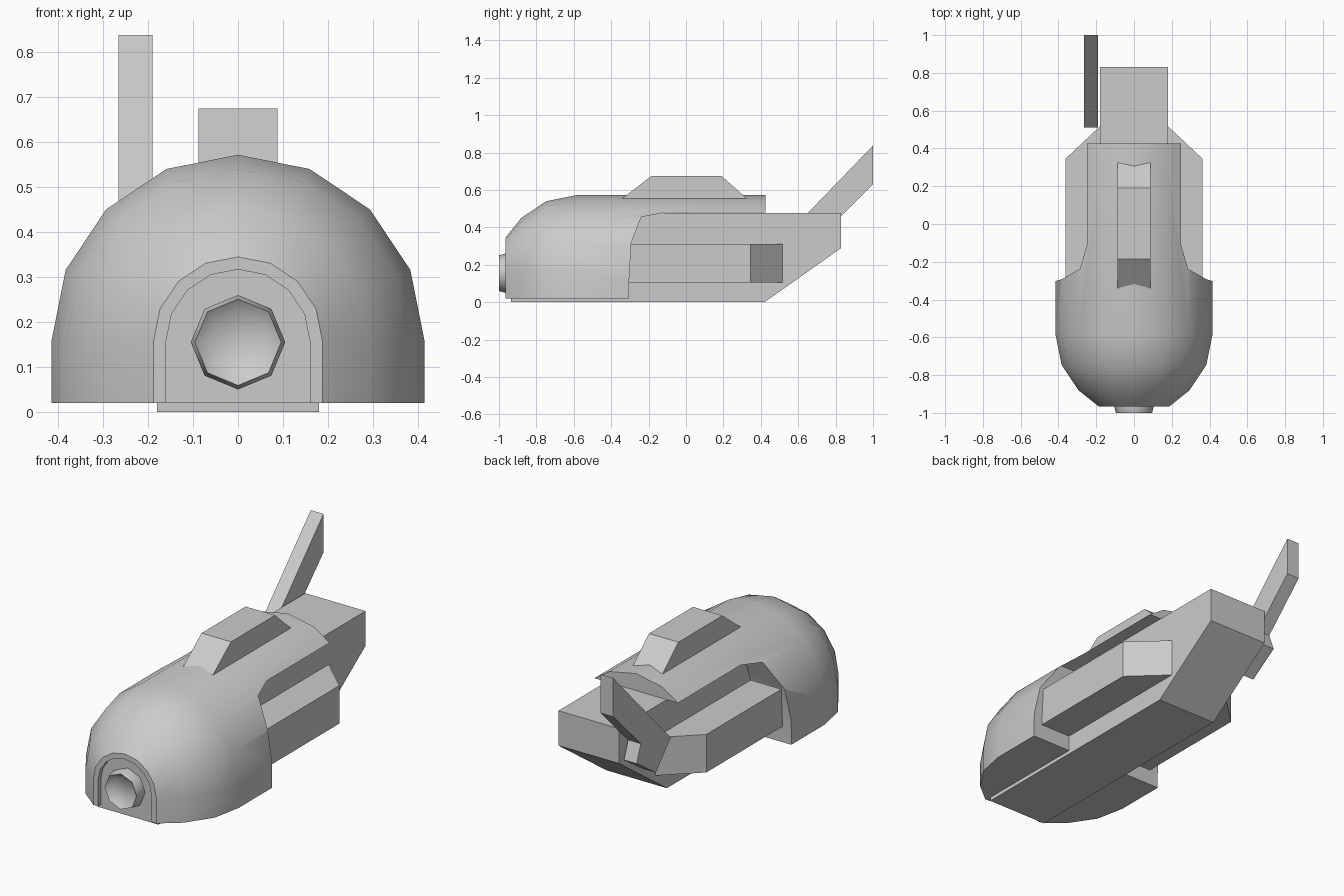
import bpy, bmesh, math

if "Cube" in bpy.data.objects:
    bpy.data.objects.remove(bpy.data.objects["Cube"])

ARCH_Z, FLOOR_Z = 0.157, 0.02


def make(name, rings):
    """Loft closed rings of equal length and cap both ends."""
    bm = bmesh.new()
    loops = [[bm.verts.new(p) for p in r] for r in rings]
    n = len(loops[0])
    for a, b in zip(loops, loops[1:]):
        for i in range(n):
            j = (i + 1) % n
            bm.faces.new((a[i], a[j], b[j], b[i]))
    bm.faces.new(loops[0])
    bm.faces.new(loops[-1])
    bmesh.ops.recalc_face_normals(bm, faces=bm.faces[:])
    me = bpy.data.meshes.new(name)
    bm.to_mesh(me)
    bm.free()
    ob = bpy.data.objects.new(name, me)
    bpy.context.collection.objects.link(ob)
    return ob


def side_prism(name, profile, x0, x1):
    return make(name, [[(x, y, z) for y, z in profile] for x in (x0, x1)])


def arch(y, r, floor=FLOOR_Z):
    top = [(r * math.cos(math.pi * i / 8), y, ARCH_Z + r * math.sin(math.pi * i / 8))
           for i in range(9)]
    return [(r, y, floor)] + top + [(-r, y, floor)]


def octagon(y, r):
    return [(r * math.cos(math.pi * i / 4), y, 0.155 + r * math.sin(math.pi * i / 4))
            for i in range(8)]


def activate(ob):
    bpy.ops.object.select_all(action='DESELECT')
    ob.select_set(True)
    bpy.context.view_layer.objects.active = ob


def smooth(ob, degrees):
    activate(ob)
    bpy.ops.object.shade_smooth_by_angle(angle=math.radians(degrees))


def cut(ob, cutter):
    activate(ob)
    m = ob.modifiers.new("cut", 'BOOLEAN')
    m.operation, m.solver, m.object = 'DIFFERENCE', 'EXACT', cutter
    bpy.ops.object.modifier_apply(modifier=m.name)
    bpy.data.objects.remove(cutter, do_unlink=True)


# Rounded shell: arched tunnel with a domed nose, front recess and open flanks
shell = make("shell", [arch(y, r) for y, r in
             [(-0.965, 0.188), (-0.881, 0.293), (-0.747, 0.383), (-0.588, 0.415), (0.425, 0.415)]])
cut(shell, make("recess_cutter", [arch(-1.1, 0.16, -0.1), arch(-0.94, 0.16, -0.1)]))
cut(shell, side_prism("flank_cutter", [
    (-0.305, -0.1), (-0.305, 0.1), (-0.293, 0.315), (-0.24, 0.455), (-0.11, 0.48),
    (0.6, 0.48), (0.6, -0.1)], -0.6, 0.6))
smooth(shell, 30)

# Central hull with sloped tail
side_prism("hull", [(-0.935, 0), (0.42, 0), (0.83, 0.29), (0.83, 0.478),
                    (-0.55, 0.478), (-0.935, 0.15)], -0.18, 0.18)

# Side pods with chamfered rear
for s, side in ((-1, "left"), (1, "right")):
    plan = [(0.1, -0.35), (0.363, -0.35), (0.363, 0.345), (0.18, 0.517), (0.1, 0.517)]
    make(side + "_pod", [[(s * x, y, z) for x, y in plan] for z in (0.105, 0.31)])

# Roof hump
side_prism("roof_hump", [(-0.385, 0.52), (-0.185, 0.675), (0.19, 0.675), (0.365, 0.52)],
           -0.088, 0.088)

# Swept tail fin on the left with a hooked foot
side_prism("tail_fin", [(1, 0.838), (0.51, 0.33), (0.637, 0.19), (0.80, 0.30),
                        (0.765, 0.395), (1, 0.63)], -0.266, -0.19)

# Octagonal front lens with dished face
lens = make("lens", [octagon(y, r) for y, r in
            [(-0.93, 0.105), (-0.965, 0.105), (-1, 0.096), (-0.975, 0.067)]])
smooth(lens, 50)
